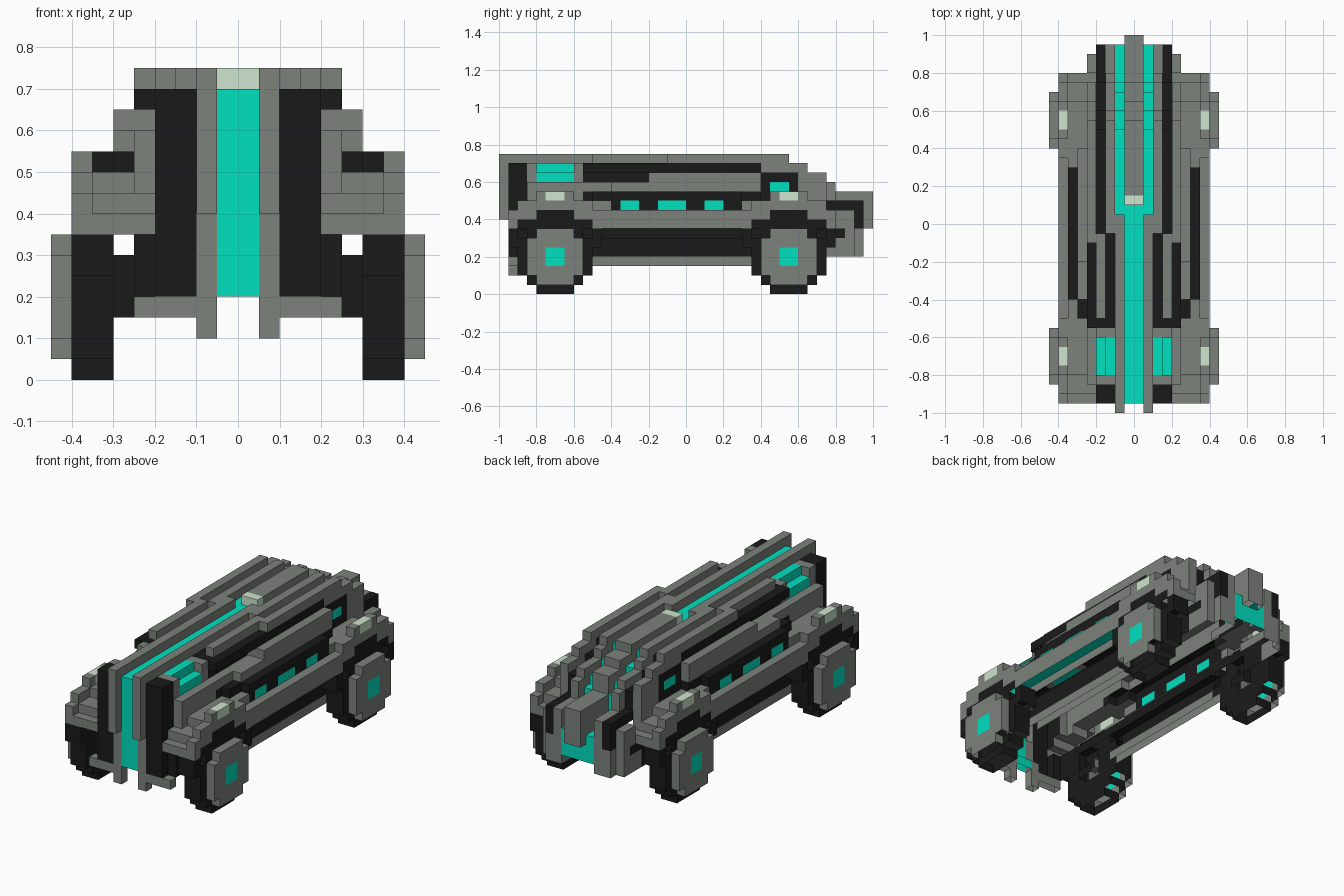
import bpy, bmesh

if "Cube" in bpy.data.objects:
    bpy.data.objects.remove(bpy.data.objects["Cube"])

U = 0.05   # block size
cells = {}  # occupied block -> part name
mats = {}   # part name -> material
SIDES = ((1, 0, 0), (-1, 0, 0), (0, 1, 0), (0, -1, 0), (0, 0, 1))


def material(name, rgb):
    m = bpy.data.materials.new(name)
    m.diffuse_color = (*rgb, 1)
    m.use_nodes = True
    m.node_tree.nodes["Principled BSDF"].inputs["Base Color"].default_value = m.diffuse_color
    return m


GREY = material("armour grey", (0.205, 0.223, 0.2))
BLACK = material("panel black", (0.01, 0.01, 0.01))
TEAL = material("glow teal", (0.0, 0.75, 0.53))
PALE = material("pale lamp", (0.62, 0.78, 0.62))


def part(name, mat, boxes):
    """Fill blocks (x0,x1,y0,y1,z0,z1) in grid units; everything is mirrored in x."""
    mats[name] = mat
    for x0, x1, y0, y1, z0, z1 in boxes:
        for x in range(x0, x1):
            for y in range(y0, y1):
                for z in range(z0, z1):
                    cells.setdefault((x, y, z), name)
                    cells.setdefault((-1 - x, y, z), name)


def strip(x0, x1, steps):
    return [(x0, x1, *s) for s in steps]


def both(x0, x1, yc, steps):
    """Steps (d0,d1,z0,z1) placed symmetrically in front of and behind yc."""
    out = []
    for d0, d1, z0, z1 in steps:
        out.append((x0, x1, yc + d0, yc + d1, z0, z1))
        if d0 >= 0:
            out.append((x0, x1, yc - d1, yc - d0, z0, z1))
    return out


def is_open(c, d):
    """True if nothing lies from block c onward in direction d."""
    while abs(c[0]) < 12 and abs(c[1]) < 23 and c[2] < 17:
        if c in cells:
            return False
        c = tuple(a + b for a, b in zip(c, d))
    return True


def build_shells():
    """One mesh per part, keeping only the outer skin: the body is a hollow, open-bottomed shell."""
    for name, mat in mats.items():
        bm = bmesh.new()
        for c in (k for k, n in cells.items() if n == name):
            for n in SIDES:
                nb = tuple(a + b for a, b in zip(c, n))
                inner_tyre = "tyre" in name and n[0] * c[0] < 0
                if nb in cells or not (inner_tyre or any(is_open(nb, d) for d in SIDES)):
                    continue
                k = [abs(v) for v in n].index(1)
                i, j = (k + 1) % 3, (k + 2) % 3
                vs = []
                for a, b in ((0, 0), (1, 0), (1, 1), (0, 1)):
                    p = list(c)
                    p[k] += n[k] > 0
                    p[i] += a
                    p[j] += b
                    vs.append(bm.verts.new([v * U for v in p]))
                bm.faces.new(vs if n[k] > 0 else vs[::-1])
        bmesh.ops.remove_doubles(bm, verts=bm.verts, dist=0.001)
        me = bpy.data.meshes.new(name)
        bm.to_mesh(me)
        bm.free()
        me.materials.append(mat)
        bpy.context.collection.objects.link(bpy.data.objects.new(name, me))


# Centre line: glowing stripe, lamp, rear spine
part("centre_stripe", TEAL, strip(0, 1, [(-19, 2, 13, 14), (-19, -18, 4, 13)]))
part("roof_lamp", PALE, [(0, 1, 2, 3, 13, 15)])
part("roof_spine", GREY, strip(0, 1, [(3, 11, 14, 15), (10, 13, 13, 14), (12, 15, 12, 13),
                                      (14, 15, 11, 12), (15, 20, 7, 11)]))

# Long strips over the roof and down the tail
part("front_rail", GREY, strip(1, 2, [(-20, 1, 14, 15), (-20, -19, 8, 14), (-19, -18, 2, 8),
                                      (-19, 1, 13, 14)]))
part("rear_channel", TEAL, strip(1, 2, [(1, 10, 13, 14), (9, 12, 12, 13), (11, 14, 11, 12),
                                        (13, 15, 7, 11), (15, 19, 5, 8)]) + [(0, 1, 15, 19, 5, 7)])
part("roof_strip", GREY, strip(2, 3, [(-1, 11, 14, 15), (10, 12, 13, 14), (11, 15, 12, 13),
                                      (14, 16, 10, 12), (15, 19, 9, 10), (18, 19, 4, 9)]))
part("roof_channel", BLACK, strip(3, 4, [(-1, 10, 13, 14), (10, 12, 12, 13), (12, 15, 11, 12),
                                         (14, 19, 9, 10), (18, 19, 7, 9), (14, 15, 10, 11)]))
part("roof_edge", GREY, [(3, 4, -10, -1, 14, 15), (4, 5, -2, 11, 14, 15), (4, 5, 8, 13, 13, 14),
                         (4, 5, 12, 15, 9, 13)])
part("hood_groove", BLACK, [(2, 3, -10, -1, 13, 14), (3, 4, -10, -1, 13, 14),
                            (2, 4, -11, -10, 12, 14), (4, 5, -11, 8, 13, 14),
                            (3, 4, -10, -4, 12, 13)])

# Nose
part("nose_panel", BLACK, [(2, 4, -19, -17, 8, 14), (2, 4, -19, -18, 4, 8)])
part("nose_skirt", GREY, [(2, 5, -19, -18, 3, 4)])
part("headlamp", TEAL, [(2, 3, -16, -12, 12, 14), (3, 4, -16, -12, 12, 13)])
part("headlamp_frame", GREY, [(2, 4, -17, -16, 11, 14), (2, 4, -12, -11, 12, 14),
                              (2, 4, -16, -11, 11, 12), (4, 5, -17, -11, 8, 12)])

# Cabin sides
part("upper_side", GREY, [(4, 5, -11, -8, 11, 12), (4, 6, -8, 8, 11, 12), (4, 6, -4, 8, 12, 13)])
part("rear_pillar", BLACK, [(4, 5, 8, 9, 10, 13), (4, 5, 11, 12, 10, 13),
                            (4, 5, 9, 11, 10, 11), (4, 5, 9, 11, 12, 13)])
part("rear_window", TEAL, [(4, 5, 9, 11, 11, 12)])
part("side_panel", BLACK, [(5, 6, -10, -8, 10, 11), (4, 5, -11, -10, 10, 11),
                           (6, 7, -8, 6, 10, 11), (5, 6, 6, 8, 10, 11)]
     + [(6, 7, a, b, 9, 10) for a, b in ((-8, -7), (-5, -3), (0, 2), (4, 6))])
part("panel_ends", GREY, [(6, 7, -10, -8, 9, 10), (6, 7, 6, 7, 9, 10)])
part("side_lights", TEAL, [(6, 7, a, b, 9, 10) for a, b in ((-7, -5), (-3, 0), (2, 4))])
part("side_band", GREY, [(6, 8, -9, 6, 8, 9), (7, 8, -9, 6, 7, 8)])
part("lower_wall", BLACK, [(4, 5, -18, 15, 4, 8), (5, 7, -9, 6, 7, 8), (5, 6, -10, 7, 4, 6)])
part("sill", GREY, [(5, 6, -10, 7, 3, 4)])

# Tail
part("tail_side", GREY, [(4, 5, 16, 18, 7, 9), (4, 5, 15, 18, 4, 6), (2, 4, 15, 18, 4, 5),
                         (3, 4, 18, 19, 4, 7), (4, 5, 17, 18, 6, 7)])
part("tail_vent", BLACK, [(4, 5, 15, 17, 6, 7)])

# Wheels with their stepped arches and fenders; the fender rim stands above its deck
for end, yc, s in (("front", -14, -1), ("rear", 11, 1)):
    deck = [(-2, 2, 9, 10), (2, 4, 8, 9), (4, 5, 7, 8), (-4, -2, 8, 10), (-5, -4, 7, 9)]
    part(end + "_fender", GREY,
         [(4, 7, yc + min(s * a, s * b), yc + max(s * a, s * b), z0, z1) for a, b, z0, z1 in deck]
         + both(7, 8, yc, [(-2, 2, 9, 10), (1, 2, 10, 11), (2, 4, 8, 10), (4, 5, 7, 9)]))
    part(end + "_fender_lamp", PALE, both(7, 8, yc, [(-1, 1, 10, 11)]))
    part(end + "_arch", BLACK, both(6, 8, yc, [(-2, 2, 8, 9), (2, 4, 7, 8), (4, 5, 5, 7)]))
    part(end + "_tyre", BLACK, both(6, 8, yc, [(-2, 2, 0, 8), (2, 3, 1, 7), (3, 4, 2, 6)]))
    part(end + "_hub", GREY, both(8, 9, yc, [(-2, 2, 1, 2), (-3, 3, 2, 3), (1, 3, 3, 5),
                                             (-3, 3, 5, 6), (-2, 2, 6, 7)]))
    part(end + "_hub_light", TEAL, both(8, 9, yc, [(-1, 1, 3, 5)]))
    part(end + "_axle", BLACK, both(5, 6, yc, [(-1, 1, 3, 6)]))

build_shells()
